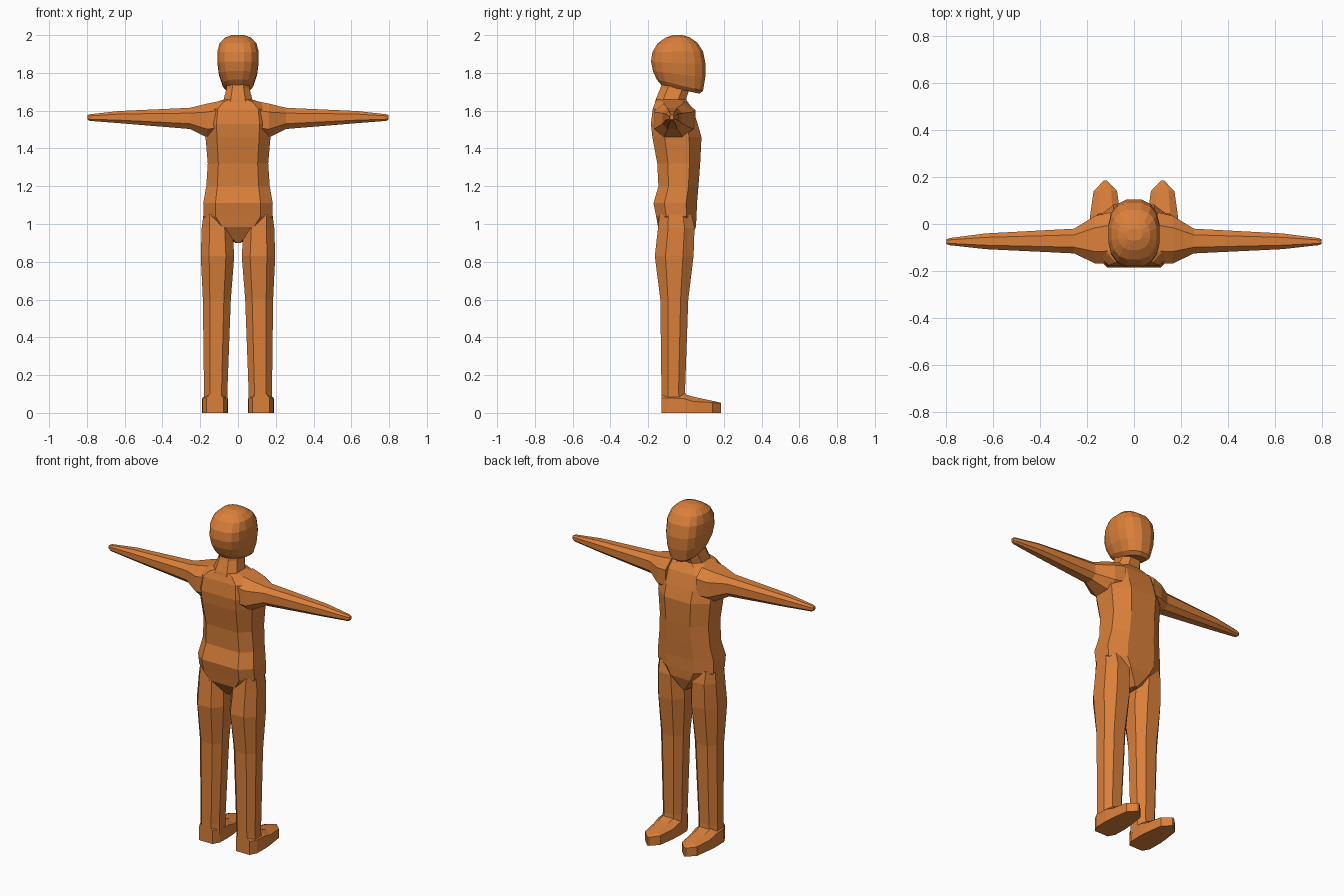
import bpy
import bmesh
from math import cos, sin, pi, copysign

cube = bpy.data.objects.get("Cube")
if cube:
    bpy.data.objects.remove(cube)

skin = bpy.data.materials.new("warm_orange")
skin.use_nodes = True
skin.diffuse_color = (0.70, 0.215, 0.042, 1)
skin.node_tree.nodes["Principled BSDF"].inputs["Base Color"].default_value = skin.diffuse_color


def loft(name, rings, side=1):
    """Skin a list of equal-length point rings; side=-1 mirrors across x."""
    bm = bmesh.new()
    loops = [[bm.verts.new((x * side, y, z)) for x, y, z in ring] for ring in rings]
    n = len(loops[0])
    for a, b in zip(loops, loops[1:]):
        for i in range(n):
            j = (i + 1) % n
            bm.faces.new((a[i], a[j], b[j], b[i]))
    bm.faces.new(loops[0])
    bm.faces.new(loops[-1])
    bmesh.ops.recalc_face_normals(bm, faces=bm.faces)
    mesh = bpy.data.meshes.new(name)
    bm.to_mesh(mesh)
    bm.free()
    mesh.materials.append(skin)
    obj = bpy.data.objects.new(name, mesh)
    bpy.context.collection.objects.link(obj)
    return obj


def octagon(u0, u1, v0, v1, low=0.5, high=0.5, flank=0.5):
    """Chamfered rectangle; low/high/flank are the flat fractions of its sides."""
    u, v = (u0 + u1) / 2, (v0 + v1) / 2
    du, dv = (u1 - u0) / 2, (v1 - v0) / 2
    f = dv * flank
    return [(u - du * low, v0), (u + du * low, v0), (u1, v - f), (u1, v + f),
            (u + du * high, v1), (u - du * high, v1), (u0, v + f), (u0, v - f)]


def upright(z, *bounds, **flats):
    return [(u, v, z) for u, v in octagon(*bounds, **flats)]


def head_ring(yb, zb, yf, zf, w, sides=16):
    """Squarish oval tilted from its back point to its front point."""
    pts = []
    for i in range(sides):
        a = 2 * pi * (i + 0.5) / sides
        c = copysign(abs(cos(a)) ** 0.75, cos(a))
        s = copysign(abs(sin(a)) ** 0.85, sin(a))
        t = (s / sin(pi / 2 - pi / sides) ** 0.85 + 1) / 2
        pts.append((w * c, yb + (yf - yb) * t, zb + (zf - zb) * t))
    return pts


# Head: back y, back z, front y, front z, half width
loft("head", [head_ring(*r) for r in (
    (-0.13, 1.735, 0.07, 1.69, 0.06),
    (-0.155, 1.765, 0.09, 1.705, 0.082),
    (-0.175, 1.81, 0.102, 1.775, 0.102),
    (-0.185, 1.86, 0.104, 1.845, 0.111),
    (-0.178, 1.91, 0.09, 1.915, 0.111),
    (-0.15, 1.957, 0.06, 1.96, 0.098),
    (-0.11, 1.985, 0.02, 1.988, 0.068),
    (-0.07, 2.0, -0.02, 2.0, 0.035))])

# Neck
loft("neck", [upright(z, -w, w, yb, yf) for z, w, yb, yf in (
    (1.62, 0.085, -0.17, 0.01),
    (1.66, 0.076, -0.16, 0.0),
    (1.72, 0.06, -0.135, 0.02),
    (1.77, 0.06, -0.12, 0.03))])

# Torso: height, half width, back y, front y
loft("torso", [upright(z, -w, w, yb, yf, low=0.65, high=0.5) for z, w, yb, yf in (
    (0.90, 0.015, -0.09, 0.02),
    (0.985, 0.13, -0.148, 0.052),
    (1.04, 0.183, -0.158, 0.056),
    (1.11, 0.184, -0.172, 0.058),
    (1.20, 0.168, -0.146, 0.066),
    (1.32, 0.16, -0.152, 0.075),
    (1.46, 0.172, -0.178, 0.082),
    (1.53, 0.175, -0.186, 0.062),
    (1.61, 0.165, -0.176, 0.035),
    (1.645, 0.12, -0.163, 0.01),
    (1.66, 0.07, -0.155, 0.0))])

for label, side in (("left", 1), ("right", -1)):
    # Arm: distance out, back y, front y, bottom z, top z
    loft(label + "_arm", [
        [(x, u, v) for u, v in octagon(*bounds)] for x, *bounds in (
            (0.10, -0.17, 0.05, 1.46, 1.65),
            (0.165, -0.168, 0.035, 1.458, 1.637),
            (0.255, -0.125, -0.02, 1.503, 1.615),
            (0.63, -0.107, -0.04, 1.534, 1.598),
            (0.785, -0.09, -0.06, 1.546, 1.581),
            (0.797, -0.085, -0.065, 1.553, 1.576))], side)

    # Leg: height, inner x, outer x, back y, front y
    loft(label + "_leg", [upright(z, *bounds, flank=0.45) for z, *bounds in (
        (0.05, 0.055, 0.182, -0.13, 0.0),
        (0.12, 0.056, 0.18, -0.13, -0.005),
        (0.60, 0.038, 0.186, -0.136, 0.012),
        (0.83, 0.02, 0.197, -0.165, 0.04),
        (0.98, 0.03, 0.192, -0.148, 0.045),
        (1.05, 0.06, 0.183, -0.14, 0.03))], side)

    # Foot: y, half width, side height, ridge height
    loft(label + "_foot", [
        [(0.122 - w, y, 0), (0.122 + w, y, 0), (0.122 + w, y, h),
         (0.122 + w / 2, y, ridge), (0.122 - w / 2, y, ridge), (0.122 - w, y, h)]
        for y, w, h, ridge in (
            (-0.13, 0.045, 0.08, 0.105),
            (-0.09, 0.066, 0.08, 0.105),
            (-0.01, 0.068, 0.075, 0.1),
            (0.04, 0.064, 0.06, 0.085),
            (0.14, 0.05, 0.055, 0.064),
            (0.185, 0.006, 0.05, 0.053))], side)
